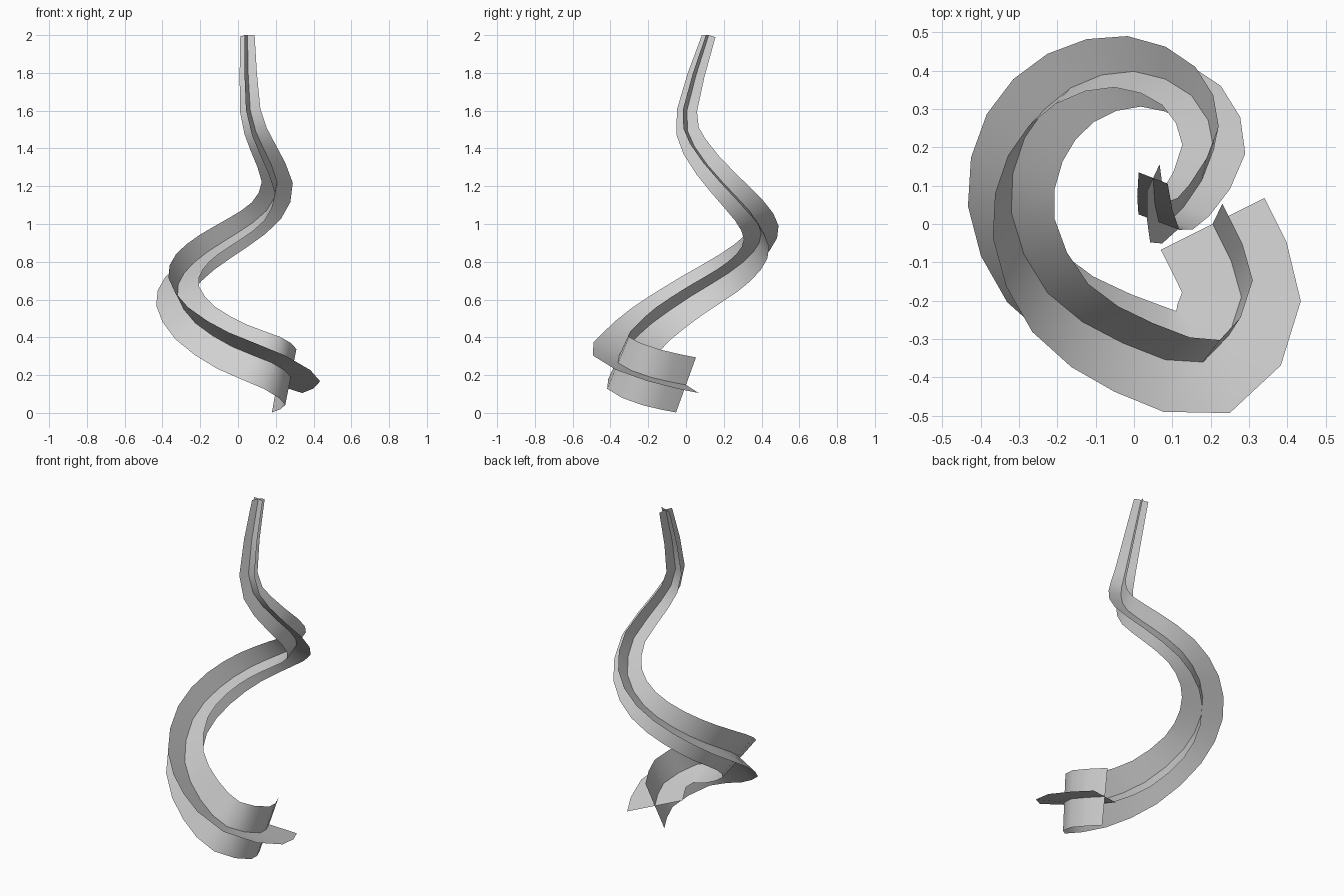
import bpy
from mathutils import Vector

cube = bpy.data.objects.get("Cube")
if cube:
    bpy.data.objects.remove(cube, do_unlink=True)

grey = bpy.data.materials.new("light_grey")
grey.use_nodes = True
colour = (0.63, 0.63, 0.63, 1)
grey.diffuse_color = colour
grey.node_tree.nodes["Principled BSDF"].inputs["Base Color"].default_value = colour

# Spiral centre line: x, y, z and ribbon half width, from the foot to the tip
controls = [Vector(p) for p in (
    (.205, 0, .148, .157), (.28, -.19, .19, .157), (.18, -.36, .265, .155),
    (-.03, -.31, .35, .15), (-.225, -.18, .475, .138), (-.32, .03, .62, .125),
    (-.285, .225, .74, .118), (-.165, .355, .85, .108), (0, .398, .955, .1),
    (.15, .335, 1.07, .092), (.208, .195, 1.22, .083), (.13, .045, 1.41, .072),
    (.065, .005, 1.6, .058), (.05, .12, 2, .041))]


def refine(points):
    """Add a smooth in-between point on every span."""
    ends = [2 * points[0] - points[1]] + points + [2 * points[-1] - points[-2]]
    out = []
    for a, b, c, d in zip(ends, ends[1:], ends[2:], ends[3:]):
        out += [b, (9 * (b + c) - a - d) / 16]
    return out + [points[-1]]


path = refine(controls)
centres = [p.to_3d() for p in path]
widths = [p.w for p in path]


def tangent(i):
    before = centres[max(i - 1, 0)]
    after = centres[min(i + 1, len(centres) - 1)]
    return (after - before).normalized()


def carried_sides(start):
    """Carry a side direction along the path with the least twist."""
    side = Vector(start)
    last = Vector((.49, -.84, .22)).normalized()
    sides = []
    for i in range(len(centres)):
        now = tangent(i) if i else last
        side = last.rotation_difference(now) @ side
        side = (side - now * side.dot(now)).normalized()
        sides.append(side)
        last = now
    return sides


def ribbon(name, start):
    verts, faces = [], []
    for centre, width, side in zip(centres, widths, carried_sides(start)):
        verts += [centre - side * width, centre, centre + side * width]
    for i in range(len(centres) - 1):
        for j in range(2):
            k = 3 * i + j
            faces.append((k, k + 1, k + 4, k + 3))
    # Keep the cut tip on the top plane
    for v in verts:
        v.z = min(v.z, 2)
    mesh = bpy.data.meshes.new(name)
    mesh.from_pydata(verts, [], faces)
    mesh.materials.append(grey)
    mesh.shade_smooth()
    obj = bpy.data.objects.new(name, mesh)
    bpy.context.collection.objects.link(obj)
    return obj


# Two ribbons crossing at right angles along the same spiral
ribbon("flat_ribbon", (.135, .068, -.043))
ribbon("upright_ribbon", (.025, .053, .145))
